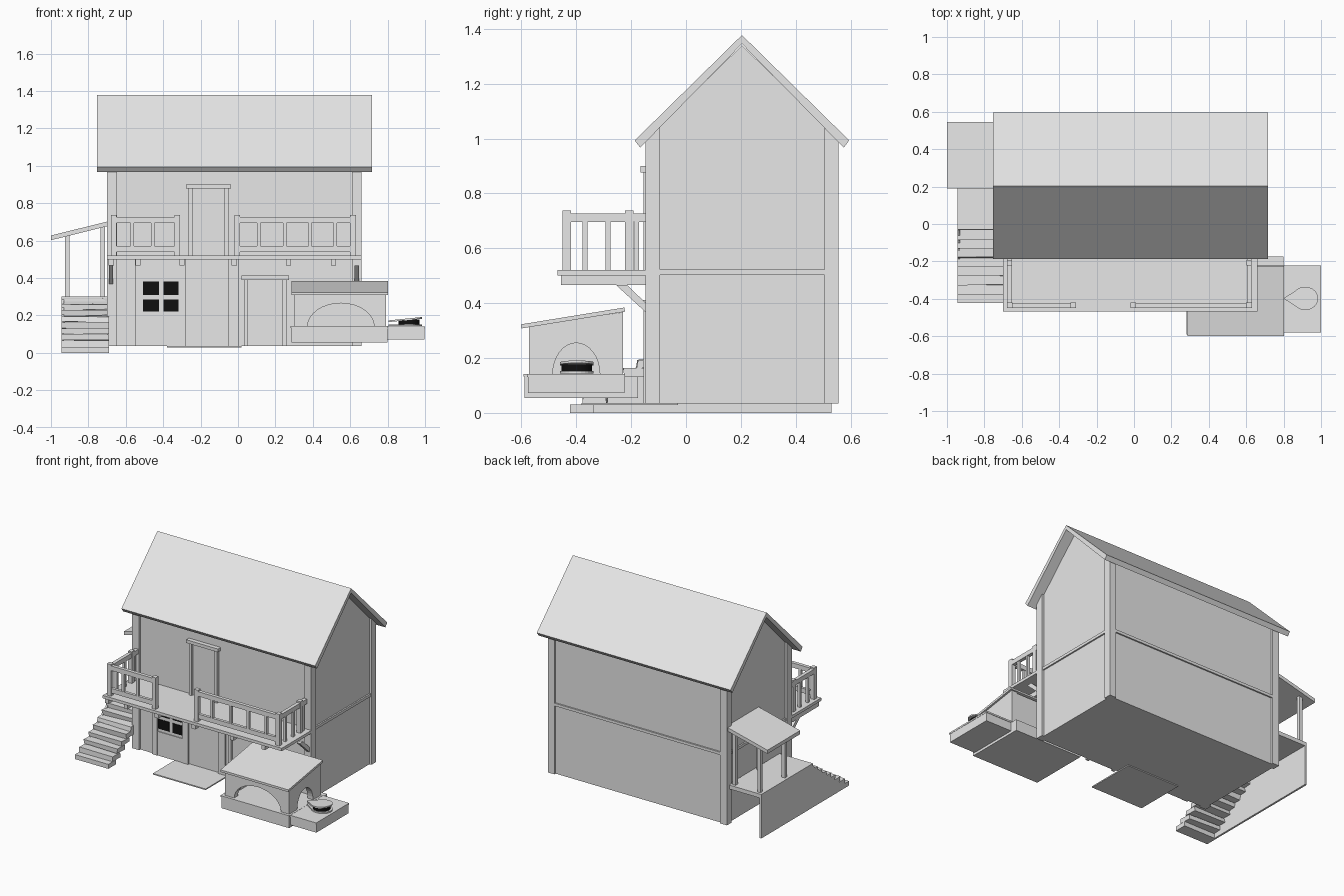
import bpy, bmesh, math, random
from mathutils import Vector

random.seed(4)


def material(name, rgb):
    m = bpy.data.materials.new(name)
    m.diffuse_color = (*rgb, 1)
    return m


GREY = material("plain_grey", (0.8, 0.8, 0.8))
BLACK = material("black", (0.005, 0.005, 0.005))


def prism(name, pts, axis, a, b, mat=GREY):
    """Extrude a flat outline along an axis from a to b."""
    place = {"x": lambda p, t: (t, p[0], p[1]),
             "y": lambda p, t: (p[0], t, p[1]),
             "z": lambda p, t: (p[0], p[1], t)}[axis]
    bm = bmesh.new()
    face = bm.faces.new([bm.verts.new(place(p, a)) for p in pts])
    ext = bmesh.ops.extrude_face_region(bm, geom=[face])
    shift = Vector(place((0, 0), b - a))
    bmesh.ops.translate(bm, vec=shift, verts=[v for v in ext["geom"] if isinstance(v, bmesh.types.BMVert)])
    bmesh.ops.recalc_face_normals(bm, faces=bm.faces)
    me = bpy.data.meshes.new(name)
    bm.to_mesh(me)
    bm.free()
    me.materials.append(mat)
    ob = bpy.data.objects.new(name, me)
    bpy.context.collection.objects.link(ob)
    return ob


def box(name, x0, x1, y0, y1, z0, z1, mat=GREY):
    return prism(name, [(x0, y0), (x1, y0), (x1, y1), (x0, y1)], "z", z0, z1, mat)


def arch_wall(name, axis, a, b, u0, u1, z0, top0, top1, c, r, h):
    """Wall panel with an arched opening standing on its lower edge."""
    arc = [(c + r * math.cos(math.pi * i / 16), z0 + h * math.sin(math.pi * i / 16)) for i in range(17)]
    return prism(name, [(u0, z0), (u0, top0), (u1, top1), (u1, z0)] + arc, axis, a, b)


def disc(cx, cy, r, n=24):
    return [(cx + r * math.cos(2 * math.pi * i / n), cy + r * math.sin(2 * math.pi * i / n)) for i in range(n)]


# House body with gable ends
RIDGE = 0.204
def under(y):
    return 1.34 - 0.98 * abs(y - RIDGE)

prism("house_body", [(-0.135, 0.035), (0.543, 0.035), (0.543, under(0.543)),
                     (RIDGE, 1.34), (-0.135, under(-0.135))], "x", -0.685, 0.645)

# Roof
prism("roof", [(-0.187, 0.993), (RIDGE, 1.377), (0.595, 0.993), (0.575, 0.967),
               (RIDGE, 1.345), (-0.167, 0.967)], "x", -0.755, 0.717)

# Corner posts cut to the roof slope
for x0, x1 in ((-0.70, -0.648), (0.61, 0.66)):
    for y0, y1 in ((-0.148, -0.095), (0.505, 0.556)):
        prism("corner_post", [(y0, 0.035), (y1, 0.035), (y1, under(y1)), (y0, under(y0))], "x", x0, x1)

# Floor bands around the house
for x0, x1 in ((-0.695, -0.68), (0.64, 0.655)):
    box("side_band", x0, x1, -0.1, 0.51, 0.503, 0.522)
box("back_band", -0.66, 0.62, 0.54, 0.553, 0.503, 0.522)
box("door_step", -0.38, 0.02, -0.38, -0.03, 0.028, 0.036)

# Balcony deck, joists and braces
box("balcony_deck", -0.70, 0.66, -0.468, -0.13, 0.50, 0.52)
for x in (-0.678, -0.535, -0.30, -0.02, 0.27, 0.51):
    box("balcony_joist", x - 0.014, x + 0.014, -0.455, -0.13, 0.466, 0.50)
for x in (-0.678, 0.635):
    prism("balcony_brace", [(-0.255, 0.466), (-0.215, 0.466), (-0.148, 0.402), (-0.148, 0.368)],
          "x", x - 0.011, x + 0.011)


# Balcony railings
def front_railing(x0, x1, balusters):
    for x in (x0, x1 - 0.03):
        box("rail_post", x, x + 0.03, -0.45, -0.42, 0.52, 0.737)
    box("top_rail", x0, x1, -0.447, -0.423, 0.695, 0.727)
    box("bottom_rail", x0, x1, -0.445, -0.425, 0.54, 0.572)
    for x in balusters:
        box("baluster", x - 0.009, x + 0.009, -0.444, -0.426, 0.56, 0.70)

front_railing(-0.68, -0.31, (-0.565, -0.455))
front_railing(-0.02, 0.63, (0.11, 0.25, 0.385, 0.52))
for x in (-0.665, 0.615):
    box("side_top_rail", x - 0.012, x + 0.012, -0.44, -0.14, 0.695, 0.727)
    for y in (-0.368, -0.284):
        box("side_baluster", x - 0.009, x + 0.009, y - 0.009, y + 0.009, 0.52, 0.70)
    box("side_rail_post", x - 0.014, x + 0.014, -0.222, -0.192, 0.52, 0.737)
    box("side_baluster", x - 0.009, x + 0.009, -0.187, -0.172, 0.52, 0.70)


# Doors with frame and cap
def door(x0, x1, z0, z1):
    box("door_panel", x0 + 0.02, x1 - 0.02, -0.139, -0.13, z0, z1)
    for x in (x0, x1 - 0.022):
        box("door_jamb", x, x + 0.022, -0.155, -0.13, z0, z1)
    box("door_cap", x0 - 0.013, x1 + 0.013, -0.165, -0.13, z1, z1 + 0.022)

door(-0.265, -0.05, 0.52, 0.877)
door(0.032, 0.26, 0.035, 0.39)

# Ground floor window and its surround
for x in (-0.53, -0.297):
    box("window_upright", x - 0.02, x + 0.02, -0.148, -0.13, 0.035, 0.50)
box("window_header", -0.51, -0.317, -0.145, -0.13, 0.395, 0.50)
box("window_apron", -0.51, -0.317, -0.145, -0.13, 0.035, 0.20)
box("window_frame", -0.51, -0.317, -0.140, -0.13, 0.20, 0.395)
for x0, x1 in ((-0.507, -0.422), (-0.398, -0.318)):
    for z0, z1 in ((0.22, 0.285), (0.308, 0.38)):
        box("window_pane", x0, x1, -0.144, -0.139, z0, z1, BLACK)
box("front_post", -0.05, 0.005, -0.148, -0.13, 0.035, 0.50)

# Outside stair of uneven planks
for i in range(9):
    y = -0.422 + 0.049 * i
    s = box("stair_tread", -0.943, -0.69, y, y + 0.085, 0.033 * i, 0.033 * i + 0.031)
    if i:
        for v in s.data.vertices:
            v.co.z += random.uniform(-0.004, 0.004)
            v.co.y += random.uniform(-0.006, 0.006)
box("stair_landing", -0.943, -0.69, -0.03, 0.53, 0.275, 0.302)
prism("stair_side", [(-0.40, 0.0), (0.53, 0.0), (0.53, 0.30), (-0.01, 0.30), (-0.06, 0.26)], "x", -0.943, -0.93)

# Landing canopy
prism("canopy_roof", [(-1.0, 0.602), (-0.685, 0.68), (-0.685, 0.705), (-1.0, 0.627)], "y", 0.19, 0.545)
for y in (0.235, 0.50):
    box("canopy_post", -0.924, -0.90, y - 0.012, y + 0.012, 0.30, 0.63)
    box("canopy_wall_post", -0.735, -0.71, y - 0.012, y + 0.012, 0.30, 0.68)

# Outdoor oven
box("oven_base", 0.285, 0.80, -0.588, -0.175, 0.055, 0.132)
box("oven_hearth", 0.28, 0.803, -0.592, -0.222, 0.132, 0.142)
Y0, Y1, T0, T1 = -0.573, -0.23, 0.315, 0.367
arch_wall("oven_front", "y", Y0, Y0 + 0.04, 0.302, 0.79, 0.14, T0, T0, 0.55, 0.178, 0.125)
arch_wall("oven_right_side", "x", 0.75, 0.79, Y0, Y1, 0.14, T0, T1, -0.40, 0.086, 0.115)
prism("oven_left_side", [(Y0, 0.14), (Y0, T0), (Y1, T1), (Y1, 0.14)], "x", 0.302, 0.335)
box("oven_back", 0.302, 0.79, Y1 - 0.035, Y1, 0.14, 0.36)
prism("oven_roof", [(-0.60, 0.308), (-0.222, 0.369), (-0.225, 0.384), (-0.60, 0.323)], "x", 0.287, 0.803)

# Serving shelf with board and pan
box("serving_shelf", 0.79, 0.998, -0.575, -0.225, 0.072, 0.135)
box("shelf_top", 0.80, 1.0, -0.58, -0.222, 0.130, 0.141)
C = (0.915, -0.398)
drop = [(C[0] + 0.07 * math.cos(a), C[1] + 0.062 * math.sin(a))
        for a in (math.radians(-140 + 280 * i / 20) for i in range(21))]
handle = [(0.805, C[1] + 0.004), (0.805, C[1] - 0.004)]
prism("lower_board", drop + handle, "z", 0.143, 0.152)
prism("pan_side", disc(C[0], C[1], 0.056), "z", 0.152, 0.177, BLACK)
lid = prism("upper_board", drop + handle, "z", 0.175, 0.184)
for v in lid.data.vertices:
    v.co.z += (v.co.x - C[0]) * 0.1

# Soften the round parts, keep all edges crisp
for ob in bpy.data.objects:
    if ob.name.startswith("pan_side"):
        for p in ob.data.polygons:
            p.use_smooth = abs(p.normal.z) < 0.5
